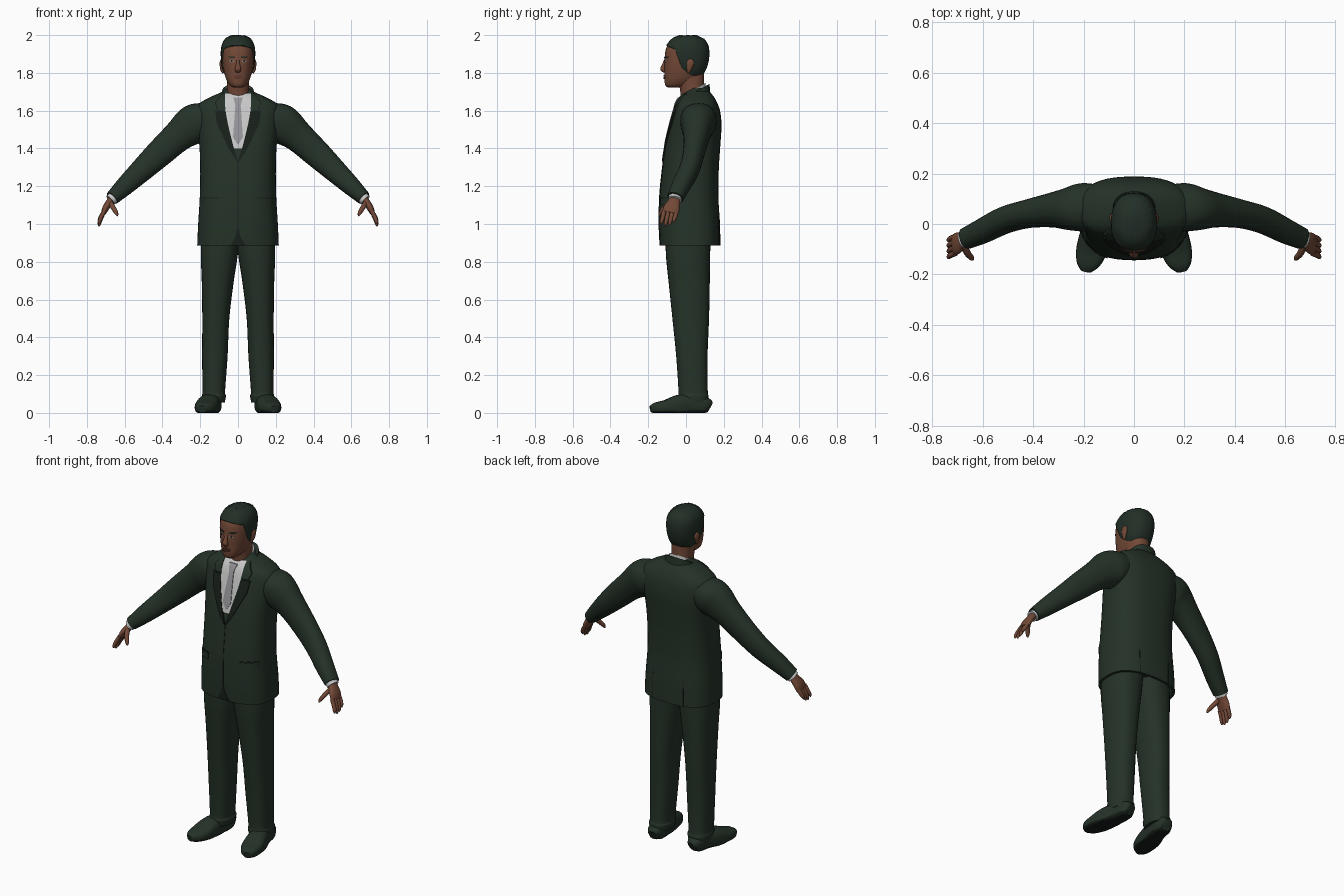
import bpy, bmesh, math
from mathutils import Vector
from mathutils.bvhtree import BVHTree

if "Cube" in bpy.data.objects:
    bpy.data.objects.remove(bpy.data.objects["Cube"])


def material(name, *rgb):
    m = bpy.data.materials.new(name)
    m.use_nodes = True
    m.diffuse_color = (*rgb, 1)
    bsdf = m.node_tree.nodes["Principled BSDF"]
    bsdf.inputs["Base Color"].default_value = (*rgb, 1)
    bsdf.inputs["Roughness"].default_value = 0.8
    return m


SUIT = material("suit green", .018, .032, .021)
TRIM = material("dark lapel", .009, .014, .010)
HAIR = material("hair", .016, .028, .020)
SKIN = material("skin", .17, .066, .038)
LIPS = material("lips", .11, .038, .026)
SHIRT = material("shirt white", .58, .58, .58)
TIE = material("tie grey", .30, .30, .32)
SOLE = material("shoe sole", .008, .012, .009)
EYE = material("eye grey", .25, .2, .17)


def resample(rows, steps=4):
    """Smooth curve through the rows, component by component."""
    out = []
    for i in range(len(rows) - 1):
        a, b, c, d = (rows[max(0, min(len(rows) - 1, i + k))] for k in (-1, 0, 1, 2))
        for s in range(steps):
            t = s / steps
            out.append([q + t / 2 * (r - p + t * (2*p - 5*q + 4*r - w + t * (3*(q - r) + w - p)))
                        for p, q, r, w in zip(a, b, c, d)])
    return out + [list(rows[-1])]


def lookup(table, key):
    """Linear interpolation in a table sorted by its first column."""
    for a, b in zip(table, table[1:]):
        if key <= b[0]:
            t = max(0, (key - a[0]) / (b[0] - a[0]))
            return [p + t * (q - p) for p, q in zip(a, b)]
    return list(table[-1])


def oval(p, n):
    """Unit superellipse, starting at the front."""
    def f(v):
        return math.copysign(abs(v) ** (2 / p), v)
    angles = [math.tau * i / n for i in range(n)]
    return [(f(math.sin(a)), -f(math.cos(a))) for a in angles]


def ring(row, p=2.3, n=32, grow=0):
    z, x0, x1, y0, y1 = row
    return [Vector(((x0 + x1) / 2 + u * ((x1 - x0) / 2 + grow),
                    (y0 + y1) / 2 + v * ((y1 - y0) / 2 + grow), z)) for u, v in oval(p, n)]


def skin_rings(name, rings, mat, side=1, bottom=True, top=True, angle=50):
    bm = bmesh.new()
    vs = [[bm.verts.new((v.x * side, v.y, v.z)) for v in r] for r in rings]
    n = len(vs[0])
    for a, b in zip(vs, vs[1:]):
        for i in range(n):
            j = (i + 1) % n
            bm.faces.new((a[i], a[j], b[j], b[i]))
    if bottom:
        bm.faces.new(vs[0])
    if top:
        bm.faces.new(vs[-1])
    bmesh.ops.recalc_face_normals(bm, faces=bm.faces)
    mesh = bpy.data.meshes.new(name)
    bm.to_mesh(mesh)
    bm.free()
    mesh.materials.append(mat)
    ob = bpy.data.objects.new(name, mesh)
    bpy.context.collection.objects.link(ob)
    bpy.ops.object.select_all(action='DESELECT')
    ob.select_set(True)
    bpy.context.view_layer.objects.active = ob
    bpy.ops.object.shade_smooth_by_angle(angle=math.radians(angle))
    return ob


def tube(name, pts, mat, side=1, ref=(0, 1, 0), p=2.2, n=20, floor=None):
    """Tube through (x, y, z, radius along ref, other radius)."""
    rows = resample(pts)
    rings = []
    for i, r in enumerate(rows):
        t = (Vector(rows[min(i + 1, len(rows) - 1)][:3]) - Vector(rows[max(i - 1, 0)][:3])).normalized()
        u = Vector(ref)
        u = (u - t * u.dot(t)).normalized()
        w = t.cross(u)
        loop = [Vector(r[:3]) + u * (a * r[3]) + w * (b * r[4]) for a, b in oval(p, n)]
        if floor is not None:
            for v in loop:
                v.z = max(v.z, floor)
        rings.append(loop)
    return skin_rings(name, rings, mat, side)


def plate(name, target, rows, mat, side=1, lift=.004, face=-1, cols=6):
    """Thin sheet of (z, x0, x1) rows laid on a surface."""
    dense = [lookup(rows, rows[0][0] + (rows[-1][0] - rows[0][0]) * i / 16) for i in range(17)]
    rings = []
    for z, x0, x1 in dense:
        outer, inner = [], []
        for c in range(cols + 1):
            x = x0 + (x1 - x0) * c / cols
            hit = target.ray_cast(Vector((x, face, z)), Vector((0, -face, 0)))[0]
            hit = hit or target.find_nearest(Vector((x, face * .05, z)))[0]
            outer.append(Vector((x, hit.y + face * lift, z)))
            inner.append(Vector((x, hit.y - face * .003, z)))
        rings.append(outer + inner[::-1])
    return skin_rings(name, rings, mat, side, angle=40)


def surface(ob):
    return BVHTree.FromPolygons([v.co for v in ob.data.vertices], [p.vertices for p in ob.data.polygons])


# Jacket body, hollow at the hem
body = resample([(z, -x, x, y0, y1) for z, x, y0, y1 in (
    (.885, .216, -.138, .182), (1, .211, -.143, .18), (1.15, .202, -.14, .171),
    (1.3, .2, -.125, .174), (1.42, .205, -.108, .182), (1.52, .217, -.085, .188),
    (1.59, .222, -.066, .182), (1.635, .208, -.052, .168), (1.67, .15, -.034, .15),
    (1.7, .085, -.005, .125), (1.72, .06, .02, .105))])
jacket = skin_rings("jacket_body", [ring(body[2], 2.6, 48, -.02), ring(body[0], 2.6, 48, -.015)]
                    + [ring(r, 2.6, 48) for r in body], SUIT)
cloth = surface(jacket)

# Shirt front, tie, jacket opening
plate("shirt_front", cloth, [(1.4, -.02, .02), (1.44, -.037, .037), (1.6, -.068, .068), (1.69, -.07, .07)], SHIRT)
plate("tie_blade", cloth, [(1.42, -.002, .002), (1.46, -.026, .026), (1.63, -.014, .014)], TIE, lift=.008)
plate("tie_knot", cloth, [(1.625, -.013, .013), (1.67, -.026, .026)], TIE, lift=.0095)
plate("front_seam", cloth, [(.98, -.002, .002), (1.34, -.002, .002)], TRIM, lift=.002)
plate("hem_opening", cloth, [(.886, -.04, .04), (.93, -.014, .014), (.99, -.001, .001)], TRIM, lift=.002)
for s, tag in ((1, "left"), (-1, "right")):
    plate(tag + "_lapel", cloth, [(1.33, 0, .004), (1.4, .022, .05), (1.53, .054, .112),
                                  (1.6, .066, .122)], TRIM, s, lift=.007)
    plate(tag + "_lapel_collar", cloth, [(1.605, .066, .108), (1.64, .07, .122), (1.69, .068, .085)],
          SUIT, s, lift=.008)
    plate(tag + "_pocket_flap", cloth, [(1.1, .105, .187), (1.135, .105, .187)], SUIT, s, lift=.006)
    plate(tag + "_pocket_line", cloth, [(1.135, .103, .189), (1.141, .103, .189)], TRIM, s, lift=.004)
    plate(tag + "_back_vent", cloth, [(.888, .098, .103), (1.04, .1, .102)], TRIM, s, lift=.002, face=1)


# Neck and collars, the collars sloping down to the front
def collar(name, z0, z1, x, y0, y1, mat):
    rings = [ring((z, -x + i * .006, x - i * .006, y0 + i * .006, y1 - i * .006))
             for i, z in enumerate((z0, z1))]
    for v in rings[0] + rings[1]:
        v.z += .55 * (v.y - .04)
    skin_rings(name, rings, mat)


skin_rings("neck", [ring(r) for r in resample([(1.65, -.06, .06, -.025, .1), (1.73, -.058, .058, -.035, .095),
                                               (1.8, -.06, .06, -.06, .095)])], SKIN)
collar("shirt_collar", 1.655, 1.712, .072, -.045, .108, SHIRT)
collar("jacket_collar", 1.635, 1.695, .09, -.025, .13, SUIT)

# Head
skull = resample([(z, -x, x, y0, y1) for z, x, y0, y1 in (
    (1.722, .022, -.095, -.035), (1.735, .044, -.11, .02), (1.765, .062, -.114, .06),
    (1.8, .073, -.114, .09), (1.84, .08, -.115, .108), (1.88, .084, -.113, .116),
    (1.92, .084, -.108, .116), (1.95, .077, -.095, .108), (1.977, .058, -.068, .085),
    (1.99, .03, -.03, .05))])
head = skin_rings("head", [ring(r) for r in skull], SKIN, angle=80)
face = surface(head)

# Hair cap: hairline height depends on the direction from the front
hairline = [(-1, 1.775), (-.3, 1.79), (.1, 1.82), (.28, 1.87), (.5, 1.925), (1, 1.942)]
cap = []
for k in range(13):
    loop = []
    for i in range(48):
        low = lookup(hairline, math.cos(math.tau * i / 48))[1]
        z = low + (1.99 - low) * k / 12
        v = ring(lookup(skull, z), n=48, grow=.007 if k else .001)[i]
        v.z += .008 * (k / 12) ** 2 + .002 * (k > 9) * math.sin(i * 2.5)
        loop.append(v)
    cap.append(loop)
skin_rings("hair", cap, HAIR, bottom=False, angle=70)

# Face
tube("nose", [(0, -.108, 1.872, .007, .006), (0, -.117, 1.845, .01, .009), (0, -.122, 1.82, .017, .014),
              (0, -.112, 1.805, .012, .006)], SKIN, ref=(1, 0, 0), n=12)
plate("upper_lip", face, [(1.782, -.027, .027), (1.79, -.014, .014)], LIPS, lift=.005)
plate("lower_lip", face, [(1.768, -.014, .014), (1.778, -.025, .025)], LIPS, lift=.006)
for s, tag in ((1, "left"), (-1, "right")):
    plate(tag + "_eye", face, [(1.856, .026, .036), (1.861, .018, .047), (1.867, .024, .042)], EYE, s, lift=.002)
    plate(tag + "_pupil", face, [(1.857, .028, .036), (1.867, .028, .036)], SOLE, s, lift=.003)
    plate(tag + "_eyebrow", face, [(1.88, .015, .045), (1.888, .018, .058)], HAIR, s, lift=.004)
    tube(tag + "_ear", [(.078, .012, 1.8, .006, .006), (.084, .017, 1.82, .014, .01),
                        (.087, .023, 1.855, .021, .01), (.083, .024, 1.875, .008, .006)], SKIN, s, n=12)

    # Sleeve and cuff
    tube(tag + "_sleeve", [(.13, .07, 1.575, .085, .07), (.2, .066, 1.545, .096, .1), (.25, .06, 1.517, .086, .103),
                           (.32, .055, 1.462, .069, .083), (.42, .04, 1.37, .056, .073),
                           (.51, .016, 1.285, .053, .062), (.6, -.028, 1.2, .049, .05),
                           (.665, -.057, 1.138, .043, .038)], SUIT, s, n=28)
    tube(tag + "_shirt_cuff", [(.65, -.053, 1.15, .035, .031), (.675, -.06, 1.126, .036, .031)], SHIRT, s)

    # Hand
    tube(tag + "_palm", [(.662, -.056, 1.14, .026, .02), (.682, -.065, 1.113, .034, .019),
                         (.7, -.076, 1.085, .043, .018), (.712, -.083, 1.058, .042, .013)], SKIN, s)
    for i, finger in enumerate(("little", "ring", "middle", "index")):
        y = -.05 - .022 * i
        drop = (.05, .066, .07, .06)[i]
        tube(f"{tag}_{finger}_finger", [(.707, y, 1.07, .011, .011), (.725, y - .007, 1.065 - drop / 2, .011, .011),
                                        (.734, y - .014, 1.065 - drop * .9, .009, .009),
                                        (.736, y - .016, 1.058 - drop, .003, .003)], SKIN, s, n=10)
    tube(tag + "_thumb", [(.678, -.08, 1.115, .015, .014), (.66, -.115, 1.085, .013, .013),
                          (.645, -.133, 1.06, .011, .011), (.638, -.142, 1.043, .004, .004)], SKIN, s, n=10)

    # Trouser leg
    leg = resample([(.055, .07, .188, -.035, .118), (.09, .064, .192, -.042, .12), (.12, .068, .188, -.04, .115),
                    (.3, .055, .19, -.052, .114), (.5, .046, .189, -.072, .122), (.7, .022, .192, -.093, .126),
                    (.83, .002, .197, -.106, .128), (.97, -.012, .195, -.11, .13)])
    skin_rings(tag + "_trouser_leg", [ring(r, 2.4) for r in leg], SUIT, s)

    # Shoe with a dark sole
    shoe = tube(tag + "_shoe", [(.128, .125, .03, .028, .032), (.132, .1, .04, .045, .045), (.14, .03, .045, .05, .056),
                                (.157, -.045, .038, .058, .056), (.17, -.11, .03, .06, .038),
                                (.184, -.16, .025, .045, .03), (.19, -.187, .02, .02, .018)],
                SUIT, s, ref=(1, 0, 0), p=2.7, n=28, floor=0)
    shoe.data.materials.append(SOLE)
    for poly in shoe.data.polygons:
        poly.material_index = int(poly.center.z < .012)
